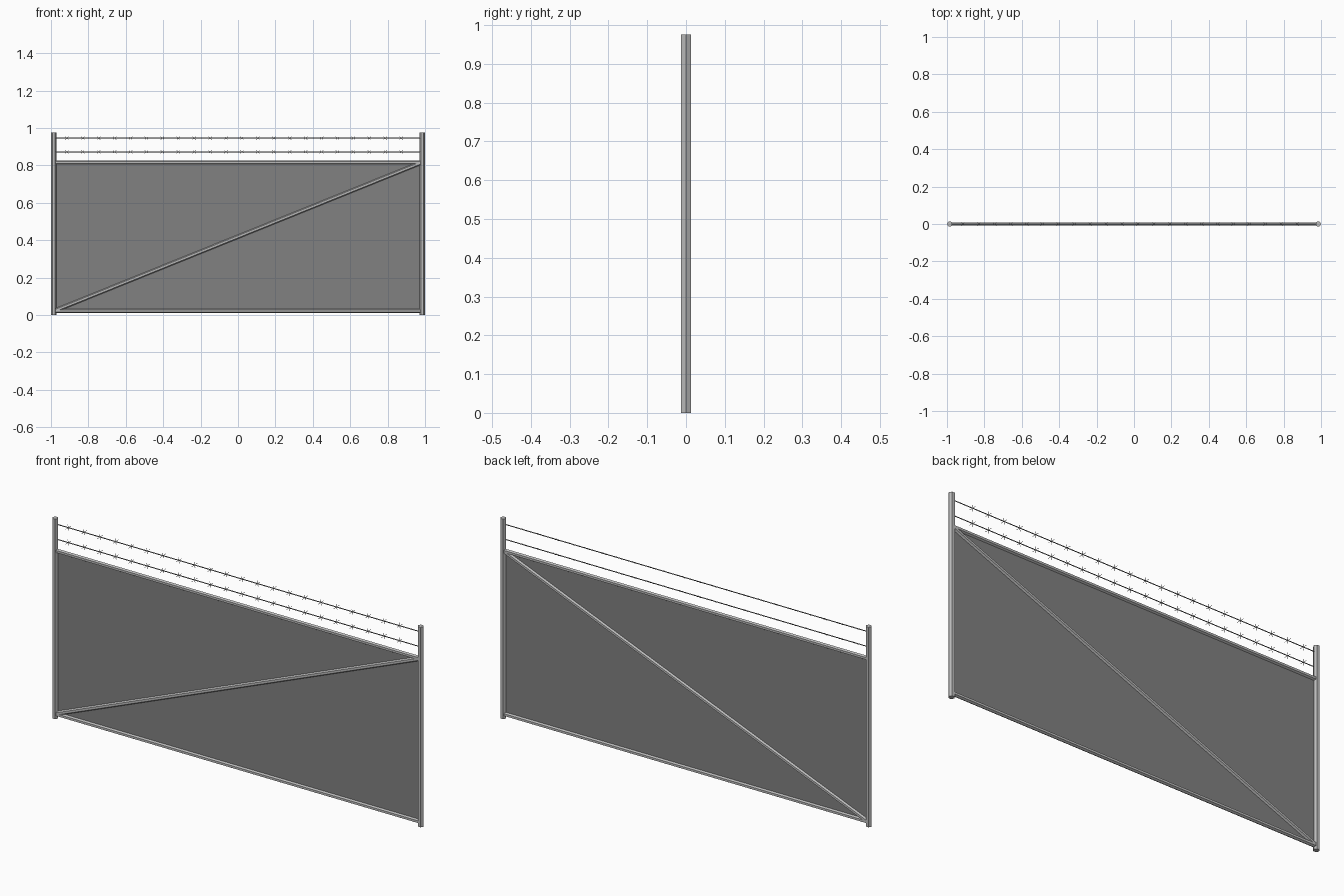
import bpy
from math import pi
from mathutils import Vector, Matrix

cube = bpy.data.objects.get("Cube")
if cube:
    bpy.data.objects.remove(cube, do_unlink=True)


def material(name, grey):
    mat = bpy.data.materials.new(name)
    mat.use_nodes = True
    colour = (grey, grey, grey, 1)
    mat.diffuse_color = colour
    mat.node_tree.nodes["Principled BSDF"].inputs["Base Color"].default_value = colour
    return mat


STEEL = material("galvanised steel", 0.5)
MESH = material("mesh grey", 0.22)
WIRE = material("dark wire", 0.2)


def bar(name, start, end, radius, mat, sides=6, spin=0.0):
    """Straight flat-sided bar between two points."""
    start, end = Vector(start), Vector(end)
    axis = end - start
    bpy.ops.mesh.primitive_cylinder_add(vertices=sides, radius=radius, depth=axis.length)
    obj = bpy.context.object
    turn = axis.to_track_quat("Z", "Y").to_matrix().to_4x4()
    obj.matrix_world = Matrix.Translation((start + end) / 2) @ turn @ Matrix.Rotation(spin, 4, "Z")
    obj.name = name
    obj.data.materials.append(mat)
    return obj


POST_X, LOW, HIGH = 0.9856, 0.021, 0.817

# Posts, with a corner of the hexagon towards each side
for name, side in (("left_post", 1), ("right_post", -1)):
    bar(name, (side * POST_X, 0, 0), (side * POST_X, 0, 0.975), 0.0144, STEEL, spin=pi / 6)

# Rails and diagonal brace
bar("bottom_rail", (-POST_X, 0, LOW), (POST_X, 0, LOW), 0.0105, STEEL)
bar("top_rail", (-POST_X, 0, HIGH), (POST_X, 0, HIGH), 0.0105, STEEL)
bar("diagonal_brace", (-POST_X, 0, LOW), (POST_X, 0, HIGH), 0.0105, STEEL)

# Mesh panel
bpy.ops.mesh.primitive_cube_add(size=1, location=(0, 0, (LOW + HIGH) / 2))
panel = bpy.context.object
panel.name = "mesh_panel"
panel.scale = (2 * POST_X, 0.001, HIGH - LOW)
panel.data.materials.append(MESH)

# Barbed wires: each barb is a pair of crossed spikes tilted backwards
for row, z in (("lower", 0.873), ("upper", 0.946)):
    bar(row + "_wire", (-POST_X, 0, z), (POST_X, 0, z), 0.0025, WIRE, sides=4)
    for i in range(22):
        centre = Vector((-0.915 + i * 0.0851, 0, z))
        for lean in (-1, 1):
            reach = Vector((lean * 0.009, 0.009, 0.008))
            bar(row + "_barb", centre - reach, centre + reach, 0.001, WIRE, sides=4)
